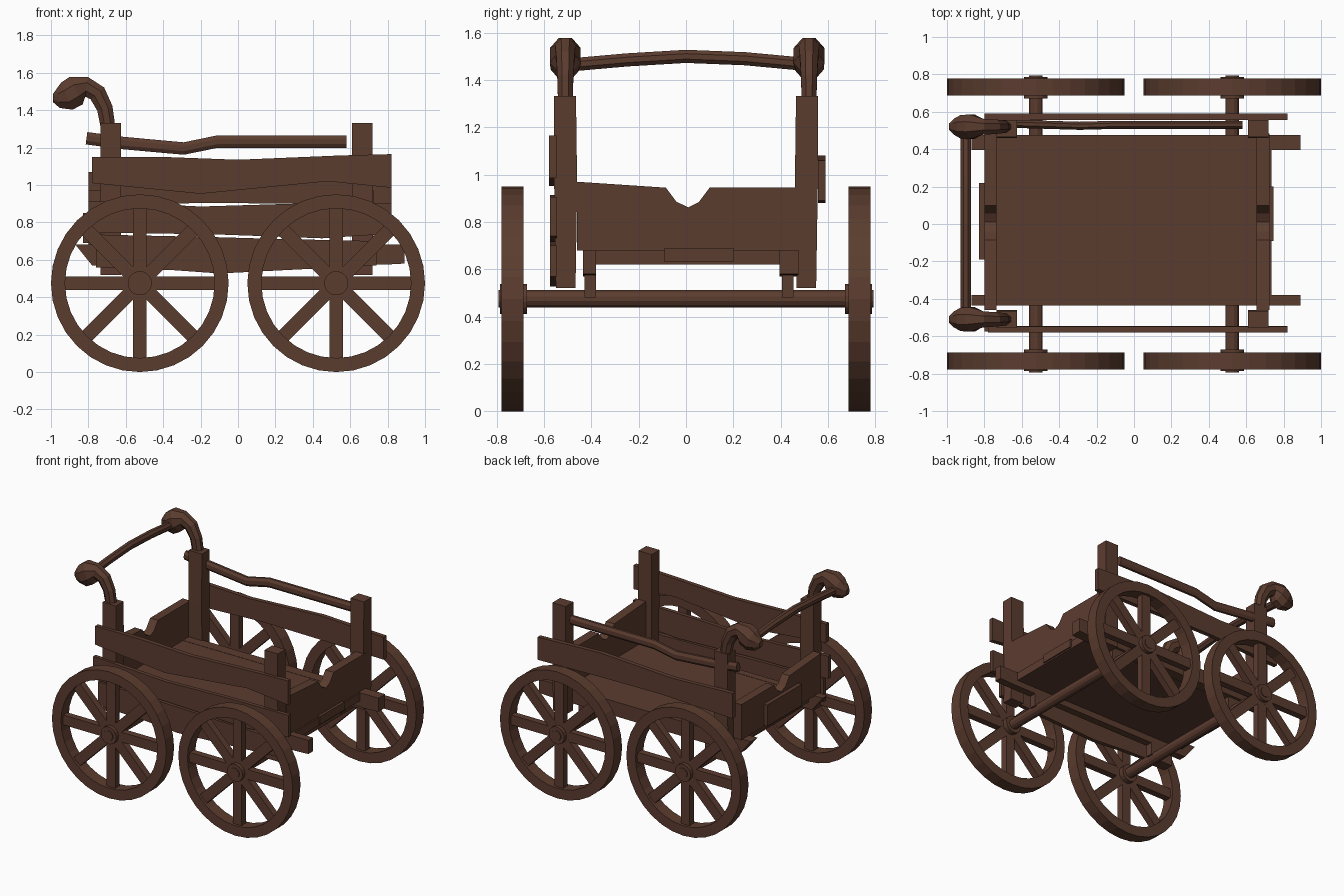
import bpy, bmesh, math
from mathutils import Vector, Matrix

if "Cube" in bpy.data.objects:
    bpy.data.objects.remove(bpy.data.objects["Cube"])

wood = bpy.data.materials.new("dark brown wood")
wood.diffuse_color = (0.105, 0.045, 0.028, 1)
wood.use_nodes = True
wood.node_tree.nodes["Principled BSDF"].inputs["Base Color"].default_value = wood.diffuse_color


def finish(name, bm):
    bmesh.ops.recalc_face_normals(bm, faces=bm.faces)
    me = bpy.data.meshes.new(name)
    bm.to_mesh(me)
    bm.free()
    me.materials.append(wood)
    ob = bpy.data.objects.new(name, me)
    bpy.context.collection.objects.link(ob)
    return ob


def prism(name, pts, axis, a, b):
    """Extrude an outline: axis 'y' takes (x, z) points, axis 'x' takes (y, z) points."""
    bm = bmesh.new()
    put = (lambda p, d: (p[0], d, p[1])) if axis == 'y' else (lambda p, d: (d, p[0], p[1]))
    lo = [bm.verts.new(put(p, a)) for p in pts]
    hi = [bm.verts.new(put(p, b)) for p in pts]
    bm.faces.new(lo)
    bm.faces.new(hi)
    n = len(pts)
    for i in range(n):
        bm.faces.new((lo[i], lo[(i + 1) % n], hi[(i + 1) % n], hi[i]))
    return finish(name, bm)


def box(name, x0, x1, y0, y1, z0, z1):
    return prism(name, [(x0, z0), (x1, z0), (x1, z1), (x0, z1)], 'y', y0, y1)


def tube(name, path, radii, sides=8, squash=1.0):
    """Tube along a path; squash scales it sideways for paths in the xz plane."""
    bm = bmesh.new()
    path = [Vector(p) for p in path]
    rings = []
    for i, p in enumerate(path):
        t = (path[min(i + 1, len(path) - 1)] - path[max(i - 1, 0)]).normalized()
        side = Vector((0, 1, 0)) if abs(t.y) < 0.5 else Vector((1, 0, 0))
        up = t.cross(side).normalized()
        ring = []
        for k in range(sides):
            a = 2 * math.pi * (k + 0.5) / sides
            ring.append(bm.verts.new(p + radii[i] * (side * squash * math.cos(a) + up * math.sin(a))))
        rings.append(ring)
    for r, s in zip(rings, rings[1:]):
        for k in range(sides):
            bm.faces.new((r[k], r[(k + 1) % sides], s[(k + 1) % sides], s[k]))
    bm.faces.new(rings[0])
    bm.faces.new(rings[-1])
    return finish(name, bm)


def wheel(name, cx, cy, s):
    R, r, n, z = 0.475, 0.40, 32, 0.475
    # rim
    bm = bmesh.new()
    prof = [(R, -0.046), (R, 0.046), (r, 0.046), (r, -0.046)]
    rings = []
    for i in range(n):
        a = 2 * math.pi * i / n
        rings.append([bm.verts.new((cx + q * math.cos(a), cy + d, z + q * math.sin(a))) for q, d in prof])
    for i in range(n):
        p, q = rings[i], rings[(i + 1) % n]
        for k in range(4):
            bm.faces.new((p[k], p[(k + 1) % 4], q[(k + 1) % 4], q[k]))
    finish(name + "_rim", bm)
    # spokes: four bars across the hub
    bm = bmesh.new()
    for k in range(4):
        m = (Matrix.Translation((cx, cy, z)) @ Matrix.Rotation(k * math.pi / 4, 4, 'Y')
             @ Matrix.Diagonal((0.82, 0.05 + 0.0005 * k, 0.074, 1)))
        bmesh.ops.create_cube(bm, size=1, matrix=m)
    finish(name + "_spokes", bm)
    # hub
    tube(name + "_hub", [(cx, cy - s * 0.062, z), (cx, cy + s * 0.054, z)], [0.065] * 2, 16)


# wheels, axles and axle blocks
for ex, xn in ((-1, "left"), (1, "right")):
    x = ex * 0.525
    for s, yn in ((-1, "front"), (1, "back")):
        wheel(f"{yn}_{xn}_wheel", x, s * 0.733, s)
        yb = -0.405 if s < 0 else 0.43
        box(f"{yn}_{xn}_axle_block", x - 0.05, x + 0.05, yb - 0.025, yb + 0.025, 0.48, 0.59)
    tube(xn + "_axle", [(x, -0.793, 0.475), (x, 0.793, 0.475)], [0.038] * 2, 12)

# floor and long bearers
box("floor", -0.75, 0.735, -0.43, 0.475, 0.62, 0.68)
for y0, y1, n in ((-0.435, -0.38, "front"), (0.395, 0.475, "back")):
    prism(n + "_bearer", [(-0.78, 0.57), (0.80, 0.575), (0.89, 0.58), (0.89, 0.682), (-0.87, 0.682)], 'y', y0, y1)

# corner posts, leaning slightly outwards on the front side
for x0, x1, n in ((-0.735, -0.625, "left"), (0.61, 0.72, "right")):
    for s, m in ((-1, "front"), (1, "back")):
        prism(f"{m}_{n}_post", [(s * 0.465, 1.332), (s * 0.557, 1.332), (s * 0.557, 0.95), (s * 0.55, 0.52),
                                (s * 0.467, 0.52), (s * 0.46, 0.95)], 'x', x0, x1)

# end boards with a notch in the top edge
end = [(-0.46, 0.68), (0.485, 0.68), (0.485, 0.945), (0.10, 0.945), (0.055, 0.885),
       (0.01, 0.862), (-0.04, 0.885), (-0.085, 0.945), (-0.46, 0.97)]
prism("left_end_board", end, 'x', -0.80, -0.735)
prism("right_end_board", end, 'x', 0.655, 0.725)
box("left_end_panel", -0.83, -0.79, -0.19, 0.22, 0.69, 0.85)
box("right_end_panel", 0.72, 0.745, -0.09, 0.2, 0.63, 0.69)

# front side planks with uneven edges
prism("front_upper_plank", [(-0.78, 1.01), (-0.20, 0.953), (0.48, 1.02), (0.82, 0.985), (0.82, 1.165),
                            (0.55, 1.158), (0.0, 1.135), (-0.4, 1.15), (-0.78, 1.15)], 'y', -0.58, -0.547)
prism("front_middle_plank", [(-0.80, 0.745), (-0.15, 0.737), (0.45, 0.715), (0.82, 0.74), (0.82, 0.905),
                             (0.3, 0.90), (-0.2, 0.885), (-0.80, 0.915)], 'y', -0.575, -0.545)
prism("front_lower_plank", [(-0.76, 0.56), (-0.35, 0.545), (-0.1, 0.527), (0.45, 0.555), (0.74, 0.57),
                            (0.74, 0.70), (0.2, 0.712), (-0.15, 0.722), (-0.76, 0.735)], 'y', -0.575, -0.545)

# back side plank and crooked rail
prism("back_plank", [(-0.80, 0.88), (-0.2, 0.905), (0.3, 0.90), (0.82, 0.89), (0.82, 1.06),
                     (0.3, 1.08), (-0.3, 1.05), (-0.80, 1.07)], 'y', 0.557, 0.59)
tube("back_rail", [(-0.81, 0.535, 1.25), (-0.62, 0.535, 1.225), (-0.29, 0.525, 1.195),
                   (-0.11, 0.53, 1.232), (0.58, 0.53, 1.232)], [0.036] * 5, 8, 0.65)

# curled handles and the bar between them
for y, n in ((-0.51, "front"), (0.52, "back")):
    prof = [(-0.695, 1.31, 0.042), (-0.712, 1.41, 0.046), (-0.752, 1.49, 0.052), (-0.81, 1.525, 0.058),
            (-0.865, 1.505, 0.088), (-0.915, 1.475, 0.085), (-0.96, 1.465, 0.058), (-0.988, 1.465, 0.025)]
    tube(n + "_handle_hook", [(x, y, z) for x, z, r in prof], [r for x, z, r in prof], 8, 0.8)
tube("handle_bar", [(-0.90, -0.51, 1.462), (-0.90, -0.25, 1.485), (-0.90, 0, 1.50),
                    (-0.90, 0.25, 1.49), (-0.90, 0.52, 1.465)], [0.03] * 5, 8)
